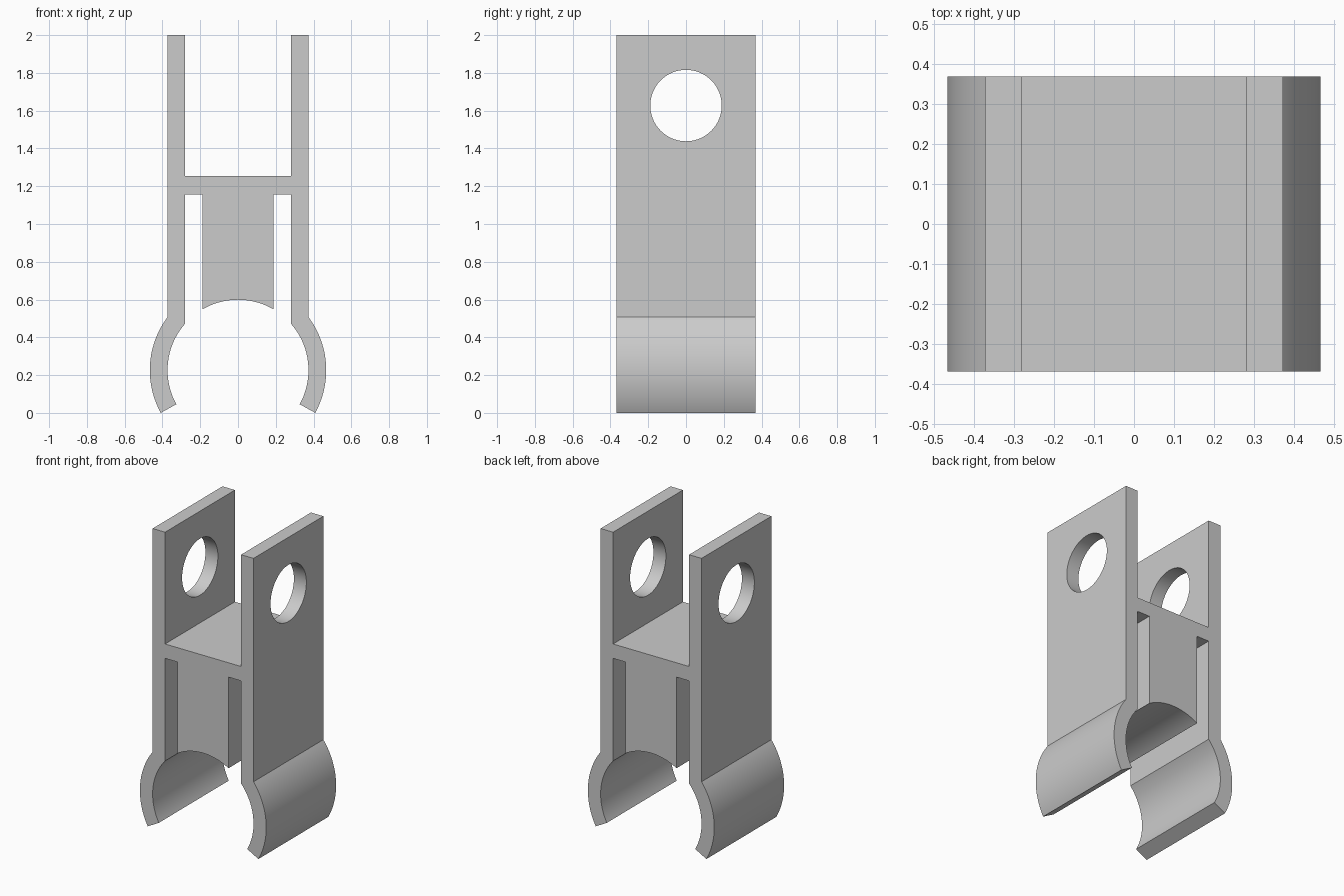
import bpy, bmesh
from math import sin, cos, asin, acos, pi, radians

if "Cube" in bpy.data.objects:
    bpy.data.objects.remove(bpy.data.objects["Cube"])

DEPTH = 0.738            # front to back
ARM_IN, ARM_OUT = 0.281, 0.373
BAR_LOW, BAR_TOP = 1.157, 1.253
BLOCK = 0.188            # half width of the middle block
CENTRE, R_IN, R_OUT = 0.226, 0.373, 0.467
JAW_END = radians(-28.9)

grey = bpy.data.materials.new("light grey")
grey.use_nodes = True
colour = (0.6, 0.6, 0.6, 1)
grey.diffuse_color = colour
grey.node_tree.nodes["Principled BSDF"].inputs["Base Color"].default_value = colour


def arc(radius, start, end, steps):
    angles = [start + (end - start) * i / steps for i in range(steps + 1)]
    return [(radius * cos(a), CENTRE + radius * sin(a)) for a in angles]


def extrude_profile(name, points):
    bm = bmesh.new()
    verts = [bm.verts.new((x, -DEPTH / 2, z)) for x, z in points]
    face = bm.faces.new(verts)
    made = bmesh.ops.extrude_face_region(bm, geom=[face])["geom"]
    bmesh.ops.translate(bm, vec=(0, DEPTH, 0),
                        verts=[v for v in made if isinstance(v, bmesh.types.BMVert)])
    bmesh.ops.recalc_face_normals(bm, faces=bm.faces)
    mesh = bpy.data.meshes.new(name)
    bm.to_mesh(mesh)
    bm.free()
    obj = bpy.data.objects.new(name, mesh)
    bpy.context.collection.objects.link(obj)
    mesh.materials.append(grey)
    return obj


# Half outline: crossbar top, arm, curved jaw, arm inside, middle block
half = [(ARM_IN, BAR_TOP), (ARM_IN, 2), (ARM_OUT, 2)]
half += arc(R_OUT, acos(ARM_OUT / R_OUT), JAW_END, 32)
half += arc(R_IN, JAW_END, acos(ARM_IN / R_IN), 32)
half += [(ARM_IN, BAR_LOW), (BLOCK, BAR_LOW)]
half += arc(R_IN, acos(BLOCK / R_IN), pi / 2, 12)

# Mirror it and extrude the clip body in one piece
outline = half[:-1] + [(0, CENTRE + R_IN)] + [(-x, z) for x, z in reversed(half[:-1])]
body = extrude_profile("clip_body", outline)

# Round pin hole through both arms
bpy.ops.mesh.primitive_cylinder_add(vertices=96, radius=0.189, depth=2,
                                    location=(0, 0, 1.627), rotation=(0, pi / 2, 0))
cutter = bpy.context.object
cutter.name = "pin_hole_cutter"
cutter.hide_render = True
cutter.data.materials.append(grey)
cut = body.modifiers.new("pin_hole", 'BOOLEAN')
cut.operation = 'DIFFERENCE'
cut.solver = 'EXACT'
cut.object = cutter

bpy.ops.object.select_all(action='DESELECT')
body.select_set(True)
bpy.context.view_layer.objects.active = body
bpy.ops.object.modifier_apply(modifier=cut.name)
bpy.data.objects.remove(cutter)
bpy.ops.object.shade_smooth_by_angle(angle=radians(25))
